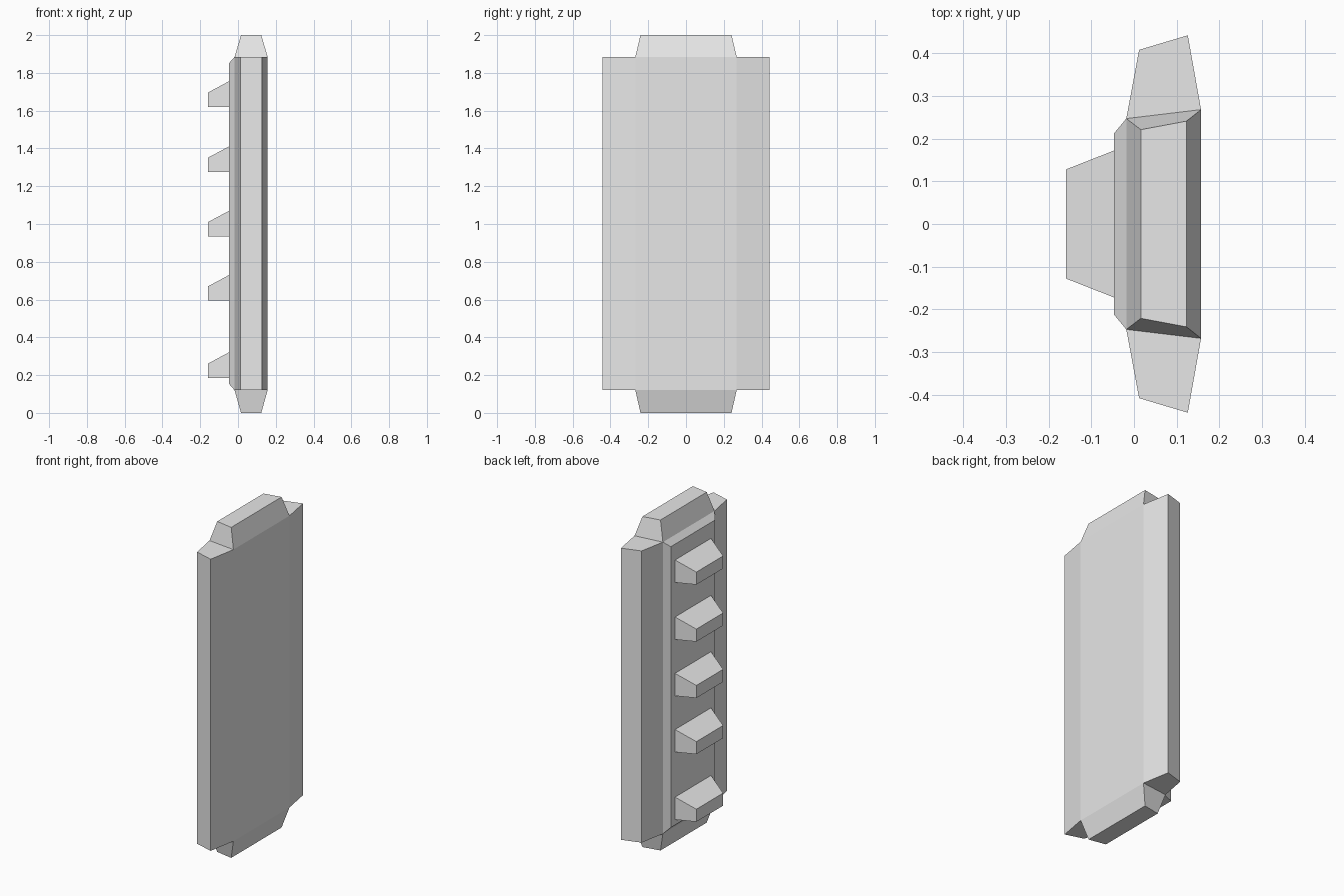
import bpy

default_cube = bpy.data.objects.get("Cube")
if default_cube:
    bpy.data.objects.remove(default_cube, do_unlink=True)

# Single plain material
grey = bpy.data.materials.new("light_grey")
grey.use_nodes = True
grey.diffuse_color = (0.8, 0.8, 0.8, 1)
grey.node_tree.nodes["Principled BSDF"].inputs["Base Color"].default_value = (0.8, 0.8, 0.8, 1)


def loft(name, start, end):
    """Flat-faced solid joining two matching rings of four points."""
    n = len(start)
    faces = [tuple(range(n)), tuple(range(n, 2 * n))]
    faces += [(i, (i + 1) % n, n + (i + 1) % n, n + i) for i in range(n)]
    mesh = bpy.data.meshes.new(name)
    mesh.from_pydata(start + end, [], faces)
    mesh.materials.append(grey)
    obj = bpy.data.objects.new(name, mesh)
    bpy.context.collection.objects.link(obj)
    # Make all normals point outward
    bpy.context.view_layer.objects.active = obj
    obj.select_set(True)
    bpy.ops.object.mode_set(mode='EDIT')
    bpy.ops.mesh.select_all(action='SELECT')
    bpy.ops.mesh.normals_make_consistent(inside=False)
    bpy.ops.object.mode_set(mode='OBJECT')
    obj.select_set(False)
    return obj


def plan(x0, y0, x1, y1, z):
    """Horizontal trapezium, half width y0 at x0 and y1 at x1."""
    return [(x0, -y0, z), (x1, -y1, z), (x1, y1, z), (x0, y0, z)]


def upright(x, y, z0, z1):
    """Rectangle facing along x."""
    return [(x, -y, z0), (x, y, z0), (x, y, z1), (x, -y, z1)]


LOW, HIGH = 0.12, 1.885
BACK, FACE = -0.018, 0.157
core = (BACK, 0.247, FACE, 0.268)
tip = (0.016, 0.221, 0.123, 0.241)

# Central slab
loft("core_slab", plan(*core, LOW), plan(*core, HIGH))

# Tapered end caps
loft("top_cap", plan(*core, HIGH), plan(*tip, 2.0))
loft("bottom_cap", plan(*core, LOW), plan(*tip, 0.0))

# Tapered side flanges
for side, label in ((-1, "front"), (1, "back")):
    outline = [(BACK, 0.247), (0.012, 0.408), (0.126, 0.442), (FACE, 0.268)]
    rings = [[(x, side * y, z) for x, y in outline] for z in (LOW, HIGH)]
    loft(label + "_flange", *rings)

# Raised panel with bevelled border
loft("raised_panel", upright(BACK, 0.247, LOW, HIGH),
     upright(-0.047, 0.212, 0.153, 1.852))

# Wedge-shaped rungs, level below and sloping above
for i, z in enumerate((0.185, 0.594, 0.934, 1.275, 1.62)):
    loft(f"rung_{i + 1}", upright(-0.047, 0.172, z, z + 0.136),
         upright(-0.159, 0.128, z, z + 0.076))
